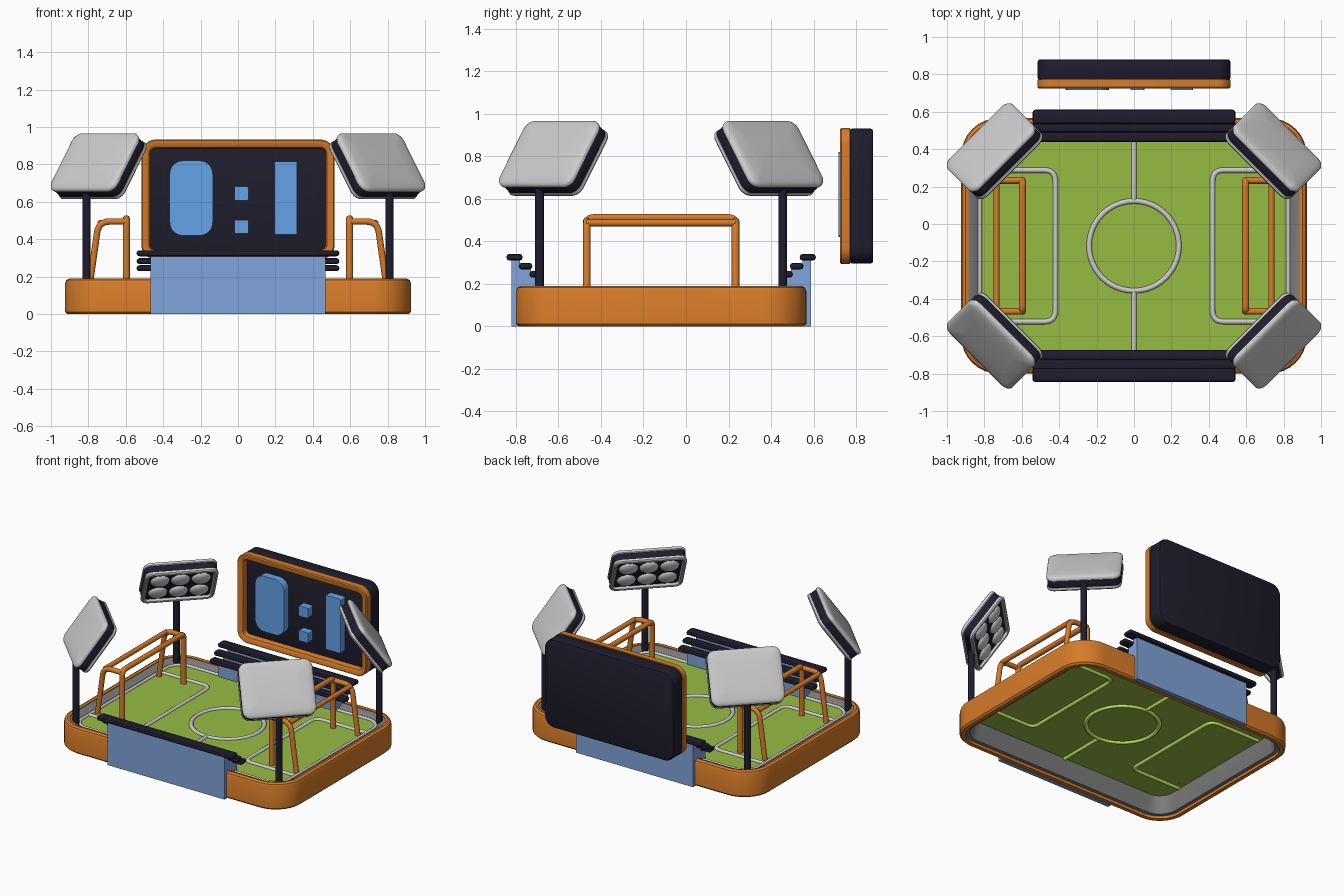
import bpy, bmesh
from math import sin, cos, pi, radians, sqrt
from mathutils import Matrix, Vector

if "Cube" in bpy.data.objects:
    bpy.data.objects.remove(bpy.data.objects["Cube"])

YC = -0.117          # centre line of the field


def material(name, r, g, b):
    m = bpy.data.materials.new(name)
    m.diffuse_color = (r, g, b, 1)
    m.use_nodes = True
    m.node_tree.nodes["Principled BSDF"].inputs["Base Color"].default_value = m.diffuse_color
    return m


ORANGE = material("orange", 0.68, 0.2, 0.022)
DARK = material("dark", 0.014, 0.012, 0.026)
BLUE = material("blue", 0.22, 0.37, 0.7)
BRIGHT = material("bright_blue", 0.13, 0.36, 0.82)
GREEN = material("green", 0.31, 0.5, 0.055)
RIDGE = material("light_green", 0.6, 0.95, 0.12)
SLATE = material("slate", 0.2, 0.2, 0.2)


def finish(name, bm, mat, matrix):
    bmesh.ops.recalc_face_normals(bm, faces=bm.faces)
    me = bpy.data.meshes.new(name)
    bm.to_mesh(me)
    bm.free()
    ob = bpy.data.objects.new(name, me)
    bpy.context.collection.objects.link(ob)
    ob.matrix_world = matrix
    if mat:
        me.materials.append(mat)
    bpy.ops.object.select_all(action='DESELECT')
    ob.select_set(True)
    bpy.context.view_layer.objects.active = ob
    bpy.ops.object.shade_smooth_by_angle(angle=radians(35))
    return ob


def rounded_rect(hx, hy, r, n=8):
    pts = []
    for k, (sx, sy) in enumerate([(1, 1), (-1, 1), (-1, -1), (1, -1)]):
        for i in range(n + 1):
            a = (k + i / n) * pi / 2
            pts.append((sx * (hx - r) + r * cos(a), sy * (hy - r) + r * sin(a)))
    return pts


def loft(name, hx, hy, r, profile, mat, matrix, ring=False):
    """Rounded rectangle swept through (inset, z) points; a ring or a capped slab."""
    bm = bmesh.new()
    loops = [[bm.verts.new((x, y, z)) for x, y in
              rounded_rect(hx - d, hy - d, max(r - d, 0.004))] for d, z in profile]
    n = len(loops[0])
    pairs = list(zip(loops, loops[1:])) + ([(loops[-1], loops[0])] if ring else [])
    for a, b in pairs:
        for i in range(n):
            j = (i + 1) % n
            bm.faces.new((a[i], a[j], b[j], b[i]))
    if not ring:
        bm.faces.new(loops[0])
        bm.faces.new(loops[-1])
    return finish(name, bm, mat, matrix)


def slab(z0, z1, b):
    """Profile of a slab with softened edges."""
    k = b * 0.3
    return [(b, z0), (k, z0 + k), (0, z0 + b), (0, z1 - b), (k, z1 - k), (b, z1)]


def fillet(pts, r, n=6):
    pts = [Vector(p) for p in pts]
    out = [pts[0]]
    for a, b, c in zip(pts, pts[1:], pts[2:]):
        p, q = b + (a - b).normalized() * r, b + (c - b).normalized() * r
        out += [p.lerp(b, t / n).lerp(b.lerp(q, t / n), t / n) for t in range(n + 1)]
    return out + [pts[-1]]


def tube(name, pts, radius, mat=None, closed=False):
    cu = bpy.data.curves.new(name, 'CURVE')
    cu.dimensions = '3D'
    cu.bevel_depth = radius
    cu.bevel_resolution = 3
    cu.use_fill_caps = True
    sp = cu.splines.new('POLY')
    sp.points.add(len(pts) - 1)
    for s, p in zip(sp.points, pts):
        s.co = (*p, 1)
    sp.use_cyclic_u = closed
    if mat:
        cu.materials.append(mat)
    ob = bpy.data.objects.new(name, cu)
    bpy.context.collection.objects.link(ob)
    bpy.ops.object.select_all(action='DESELECT')
    ob.select_set(True)
    bpy.context.view_layer.objects.active = ob
    bpy.ops.object.convert(target='MESH')
    bpy.ops.object.shade_smooth_by_angle(angle=radians(40))


def at(x, y, z):
    return Matrix.Translation((x, y, z))


field = at(0, YC, 0)

# Base: orange wall, grey inner border, thin pitch
loft("base_wall", 0.924, 0.683, 0.2,
     [(0.012, 0), (0, 0.012), (0, 0.165), (0.006, 0.182), (0.022, 0.19), (0.04, 0.187), (0.04, 0)],
     ORANGE, field, ring=True)
loft("inner_border", 0.888, 0.647, 0.165,
     [(0, 0.02), (0, 0.182), (0.015, 0.182), (0.06, 0.152), (0.06, 0.13), (0.03, 0.02)],
     SLATE, field, ring=True)
loft("pitch", 0.835, 0.595, 0.12, [(0, 0.14), (0, 0.152)], GREEN, field)

# Pitch markings on top, matching ridges underneath
for label, z, mat in (("line", 0.15, None), ("ridge", 0.141, RIDGE)):
    tube("halfway_" + label + "_front", [(0, YC - 0.59, z), (0, YC - 0.24, z)], 0.015, mat)
    tube("halfway_" + label + "_back", [(0, YC + 0.24, z), (0, YC + 0.59, z)], 0.015, mat)
    tube("centre_circle_" + label, [(0.24 * cos(i * pi / 24), YC + 0.24 * sin(i * pi / 24), z)
                                    for i in range(48)], 0.015, mat, True)
    for s in (-1, 1):
        tube("box_" + label, fillet([(s * 0.82, YC - 0.405, z), (s * 0.42, YC - 0.405, z),
                                     (s * 0.42, YC + 0.405, z), (s * 0.82, YC + 0.405, z)], 0.06),
             0.015, mat)
tube("border_line", [(x, y + YC, 0.152) for x, y in rounded_rect(0.825, 0.585, 0.11)],
     0.012, None, True)

# Goals
for s in (-1, 1):
    ya, yb = YC - 0.35, YC + 0.35
    tube("goal_front_frame", fillet([(s * 0.597, ya, 0.14), (s * 0.597, ya, 0.51),
                                     (s * 0.597, yb, 0.51), (s * 0.597, yb, 0.14)], 0.035),
         0.019, ORANGE)
    tube("goal_back_bar", [(s * 0.735, ya, 0.487), (s * 0.735, yb, 0.487)], 0.017, ORANGE)
    for y in (ya, yb):
        tube("goal_side_stay", fillet([(s * 0.6, y, 0.495), (s * 0.745, y, 0.495),
                                       (s * 0.795, y, 0.14)], 0.06), 0.018, ORANGE)

# Stands: stepped body with three bench planks
steps = [(0.705, 0), (0.705, 0.312), (0.665, 0.312), (0.665, 0.272), (0.612, 0.272),
         (0.612, 0.232), (0.565, 0.232), (0.565, 0.15), (0.675, 0.15), (0.675, 0)]
for s in (-1, 1):
    bm = bmesh.new()
    face = bm.faces.new([bm.verts.new((-0.468, YC + s * o, z)) for o, z in steps])
    new = bmesh.ops.extrude_face_region(bm, geom=[face])["geom"]
    bmesh.ops.translate(bm, vec=(0.936, 0, 0),
                        verts=[v for v in new if isinstance(v, bmesh.types.BMVert)])
    finish("stand_body", bm, BLUE, Matrix())
    for o, hw, z in ((0.69, 0.038, 0.325), (0.638, 0.032, 0.283), (0.588, 0.032, 0.245)):
        loft("bench_plank", 0.542, hw, 0.016, slab(-0.016, 0.016, 0.0145), DARK,
             at(0, YC + s * o, z))

# Floodlights in the four corners, tilted towards the pitch
t = radians(35)
for sx in (-1, 1):
    for sy in (-1, 1):
        tube("light_pole", [(sx * 0.81, YC + sy * 0.572, 0.14), (sx * 0.81, YC + sy * 0.572, 0.67)],
             0.022, DARK)
        d = Vector((sx, sy, 0)) / sqrt(2)
        up = Vector((0, 0, 1))
        n = d * cos(t) + up * sin(t)
        u = up * cos(t) - d * sin(t)
        m = Matrix((u.cross(n), u, n)).transposed().to_4x4()
        m.translation = (sx * 0.748, YC + sy * 0.509, 0.793)
        loft("light_back_plate", 0.245, 0.187, 0.055,
             [(0.006, 0.016), (0, 0.022), (0, 0.034), (0.004, 0.041), (0.016, 0.047),
              (0.04, 0.051), (0.1, 0.055)], None, m)
        loft("light_housing", 0.24, 0.182, 0.05, slab(-0.036, 0.02, 0.004), DARK, m)
        loft("light_front_rim", 0.245, 0.187, 0.055,
             [(0.002, -0.03), (0, -0.044), (0.005, -0.052), (0.015, -0.056), (0.025, -0.052),
              (0.03, -0.044), (0.03, -0.03)], None, m, ring=True)
        for i in (-1, 0, 1):
            for j in (-1, 1):
                bm = bmesh.new()
                bmesh.ops.create_uvsphere(bm, u_segments=20, v_segments=12, radius=1)
                finish("light_bulb", bm, None, m @ at(i * 0.137, j * 0.074, -0.036)
                       @ Matrix.Diagonal((0.064, 0.064, 0.03, 1)))

# Scoreboard behind the back stand: local z points to the front
board = at(0, 0.8, 0.613) @ Matrix.Rotation(pi / 2, 4, 'X')
loft("scoreboard_case", 0.515, 0.318, 0.075, slab(-0.08, 0.03, 0.012), DARK, board)
loft("scoreboard_frame", 0.517, 0.32, 0.077,
     [(0, 0.028), (0, 0.068), (0.006, 0.075), (0.028, 0.075), (0.042, 0.066), (0.05, 0.025)],
     ORANGE, board, ring=True)

# Plain raised display blocks on the screen
for name, x, z, hx, hz, r in (("display_block_left", -0.25, 0.62, 0.115, 0.2, 0.07),
                              ("display_block_right", 0.255, 0.62, 0.06, 0.195, 0.006),
                              ("display_dot_upper", 0.018, 0.645, 0.037, 0.037, 0.006),
                              ("display_dot_lower", 0.018, 0.467, 0.037, 0.037, 0.006)):
    loft(name, hx, hz, r, [(0, 0.02), (0, 0.083)], BRIGHT, board @ at(x, z - 0.613, 0))
